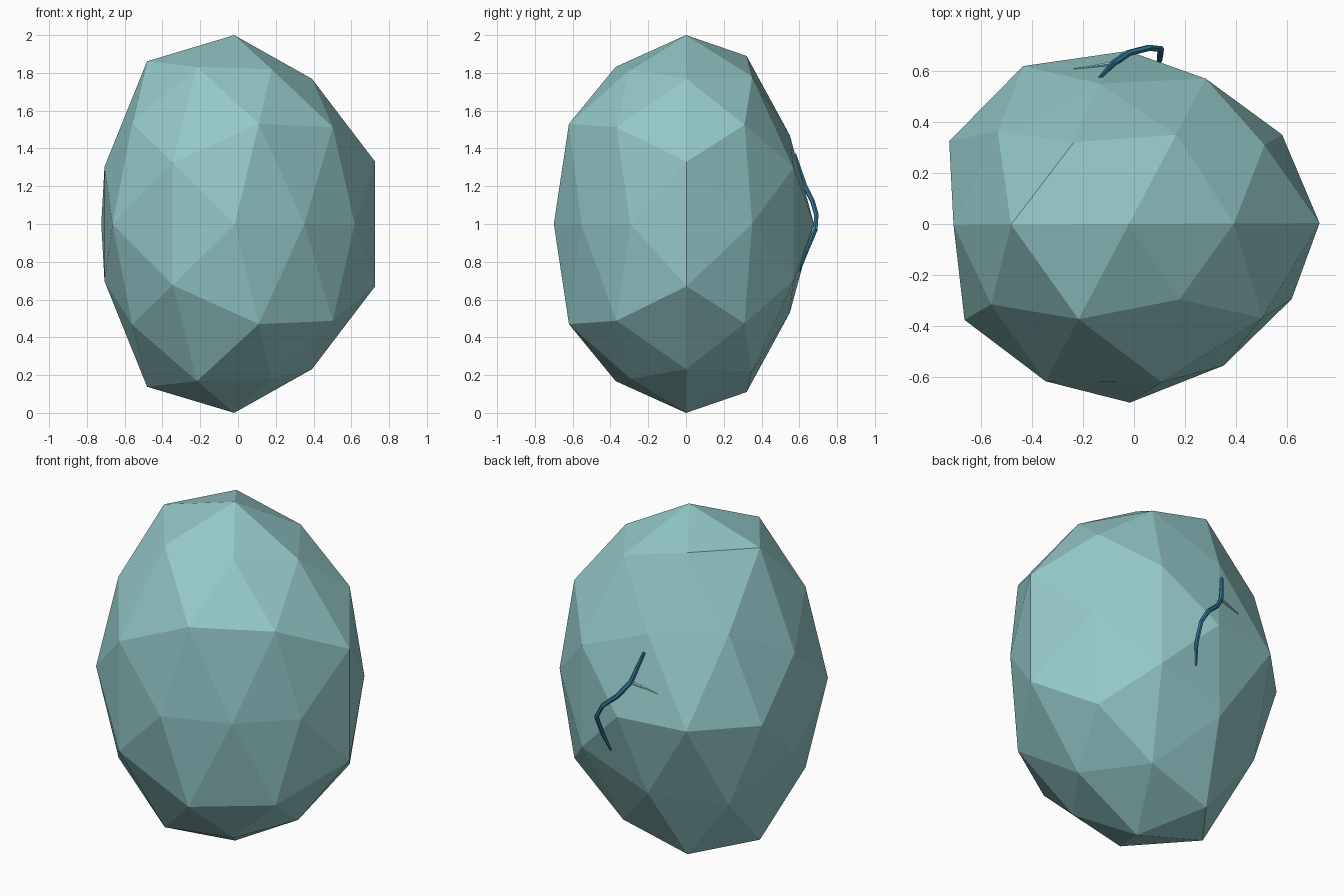
import bpy, bmesh, math
from mathutils import Vector, Matrix

cube = bpy.data.objects.get("Cube")
if cube:
    bpy.data.objects.remove(cube, do_unlink=True)


def material(name, rgb):
    m = bpy.data.materials.new(name)
    m.use_nodes = True
    m.diffuse_color = (*rgb, 1)
    bsdf = next(n for n in m.node_tree.nodes if n.type == 'BSDF_PRINCIPLED')
    bsdf.inputs["Base Color"].default_value = (*rgb, 1)
    bsdf.inputs["Roughness"].default_value = 0.8
    return m


def add_object(name, bm, mat):
    bmesh.ops.recalc_face_normals(bm, faces=bm.faces)
    mesh = bpy.data.meshes.new(name)
    bm.to_mesh(mesh)
    bm.free()
    mesh.materials.append(mat)
    ob = bpy.data.objects.new(name, mesh)
    bpy.context.collection.objects.link(ob)
    return ob


shell_mat = material("pale teal", (0.30, 0.58, 0.58))
vein_mat = material("deep blue", (0.03, 0.20, 0.33))

# Shell: icosahedron resting on an edge, each triangle split in four
golden = (1 + math.sqrt(5)) / 2
bm = bmesh.new()
for a in (-1, 1):
    for b in (-golden, golden):
        for corner in ((a, 0, b), (0, b, a), (b, a, 0)):
            bm.verts.new(corner)
bmesh.ops.convex_hull(bm, input=bm.verts)
bmesh.ops.subdivide_edges(bm, edges=bm.edges, cuts=1, use_grid_fill=True)
for v in bm.verts:
    v.co.normalize()

# Uneven bulges per ring of height, in order around the ring, same above and below
bulge = {
    100: [1.0],
    85: [.963, 1.046],
    81: [.95, .965, 1.065, 1.028],
    53: [1.0, 1.015],
    50: [1.025, .94, 1.01, 1.06],
    31: [1.065, .97, .98, 1.05],
    0: [.95, .965, .96, .985, 1.06, 1.065, 1.03, 1.017],
}


def around(v):
    return (math.atan2(v.co.y, v.co.x) + 0.1) % math.tau


for side in (-1, 1):
    for height, factors in bulge.items():
        if height == 0 and side < 0:
            continue
        ring = [v for v in bm.verts if round(v.co.z * 100) == side * height]
        for v, f in zip(sorted(ring, key=around), factors):
            v.tag = True
            v.co = v.co * f
bm.transform(Matrix.Rotation(math.radians(-58), 4, 'Z'))
bm.transform(Matrix.Translation((-0.02, 0, 1)) @ Matrix.Diagonal((0.737, 0.688, 1, 1)))
add_object("shell", bm, shell_mat)


# Thin tapering tubes on the back
def tube(name, points, radii, mat, sides=6):
    pts = [Vector(p) for p in points]
    bm = bmesh.new()
    rings = []
    for i, (p, r) in enumerate(zip(pts, radii)):
        along = (pts[min(i + 1, len(pts) - 1)] - pts[max(i - 1, 0)]).normalized()
        u = along.cross(Vector((0, 1, 0))).normalized()
        w = along.cross(u)
        rings.append([bm.verts.new(p + r * (math.cos(t) * u + math.sin(t) * w))
                      for t in (math.tau * k / sides for k in range(sides))])
    for lo, hi in zip(rings, rings[1:]):
        for k in range(sides):
            n = (k + 1) % sides
            bm.faces.new((lo[k], lo[n], hi[n], hi[k]))
    bm.faces.new(rings[0])
    bm.faces.new(rings[-1])
    return add_object(name, bm, mat)


tube("vein",
     [(-.13, .575, 1.37), (-.08, .63, 1.2), (-.02, .67, 1.12), (.06, .69, 1.05),
      (.105, .685, .97), (.1, .64, .86), (.07, .60, .75)],
     [.009, .013, .013, .013, .013, .011, .006], vein_mat)
tube("vein_branch", [(-.08, .63, 1.2), (-.17, .615, 1.18), (-.26, .60, 1.16)],
     [.009, .006, .004], shell_mat)
